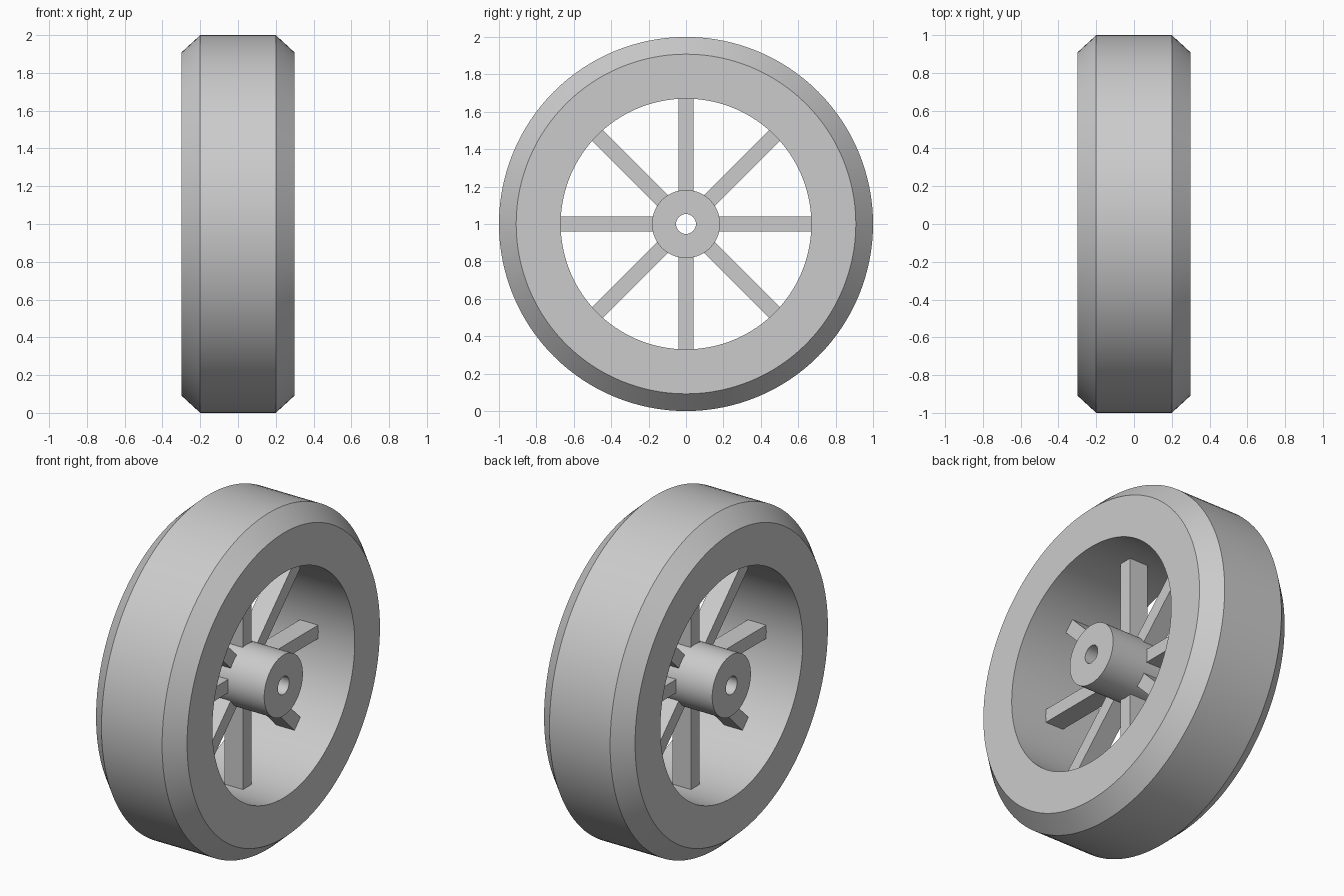
import bpy, bmesh, math
from mathutils import Matrix, Vector

cube = bpy.data.objects.get("Cube")
if cube:
    bpy.data.objects.remove(cube, do_unlink=True)

SEGMENTS = 128
SPOKES = 8
CENTRE = Vector((0, 0, 1))

# Single plain grey
grey = bpy.data.materials.new("plain_grey")
grey.use_nodes = True
colour = (0.6, 0.6, 0.6, 1)
grey.diffuse_color = colour
grey.node_tree.nodes["Principled BSDF"].inputs["Base Color"].default_value = colour


def finish(name, bm, smooth=False):
    bmesh.ops.recalc_face_normals(bm, faces=bm.faces)
    mesh = bpy.data.meshes.new(name)
    bm.to_mesh(mesh)
    bm.free()
    mesh.materials.append(grey)
    obj = bpy.data.objects.new(name, mesh)
    bpy.context.collection.objects.link(obj)
    obj.location = CENTRE
    if smooth:
        bpy.ops.object.select_all(action="DESELECT")
        obj.select_set(True)
        bpy.context.view_layer.objects.active = obj
        bpy.ops.object.shade_smooth_by_angle(angle=math.radians(30))
    return obj


def lathe(name, profile):
    """Spin a closed (x, radius) profile around the x axis."""
    bm = bmesh.new()
    verts = [bm.verts.new((x, 0, r)) for x, r in profile]
    edges = [bm.edges.new((v, verts[i - 1])) for i, v in enumerate(verts)]
    bmesh.ops.spin(bm, geom=verts + edges, cent=(0, 0, 0), axis=(1, 0, 0),
                   angle=math.tau, steps=SEGMENTS, use_merge=True)
    bmesh.ops.remove_doubles(bm, verts=bm.verts, dist=0.0001)
    return finish(name, bm, smooth=True)


# Tyre with chamfered shoulders and a straight inner bore
lathe("tyre", [(-0.3, 0.67), (-0.3, 0.908), (-0.2, 1), (0.2, 1),
               (0.3, 0.908), (0.3, 0.67)])

# Hub with axle hole
lathe("hub", [(-0.3, 0.053), (-0.3, 0.182), (0.3, 0.182), (0.3, 0.053)])

# Straight spokes, their ends sunk into hub and tyre
inner, outer = 0.15, 0.69
for i in range(SPOKES):
    bm = bmesh.new()
    place = (Matrix.Rotation(math.tau * i / SPOKES, 4, "X")
             @ Matrix.Translation((0, 0, (inner + outer) / 2))
             @ Matrix.Diagonal((0.12, 0.08, outer - inner, 1)))
    bmesh.ops.create_cube(bm, size=1, matrix=place)
    finish(f"spoke_{i + 1}", bm)
